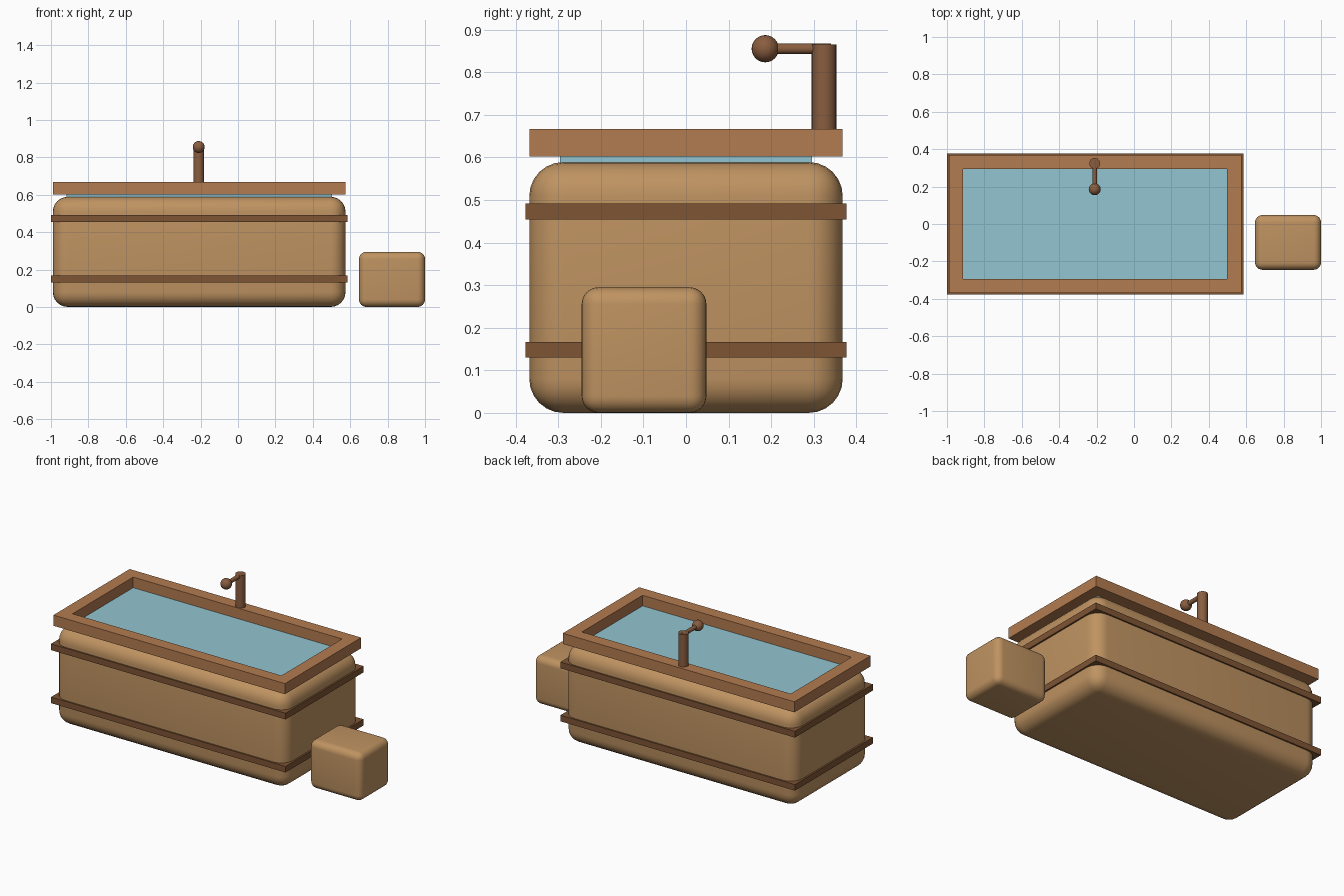
import bpy
from mathutils import Vector

if "Cube" in bpy.data.objects:
    bpy.data.objects.remove(bpy.data.objects["Cube"])

CX = -0.2075  # tub centre in x


def material(name, rgb):
    m = bpy.data.materials.new(name)
    m.diffuse_color = (*rgb, 1)
    m.use_nodes = True
    m.node_tree.nodes["Principled BSDF"].inputs["Base Color"].default_value = m.diffuse_color
    return m


WOOD = material("light_wood", (0.52, 0.29, 0.12))
RIM = material("rim_wood", (0.45, 0.20, 0.08))
BAND = material("band_wood", (0.21, 0.09, 0.035))
TAP = material("tap_brown", (0.25, 0.11, 0.05))
WATER = material("water", (0.29, 0.56, 0.64))


def finish(name, mat, smooth=False):
    o = bpy.context.object
    o.name = name
    o.data.materials.append(mat)
    if smooth:
        bpy.ops.object.shade_smooth_by_angle()
    return o


def box(name, lo, hi, mat, bevel=0.0):
    lo, hi = Vector(lo), Vector(hi)
    bpy.ops.mesh.primitive_cube_add(size=1, location=(lo + hi) / 2)
    bpy.context.object.scale = hi - lo
    bpy.ops.object.transform_apply(location=False, rotation=False)
    if bevel:
        mod = bpy.context.object.modifiers.new("round", 'BEVEL')
        mod.width, mod.segments = bevel, 6
        bpy.ops.object.modifier_apply(modifier="round")
    return finish(name, mat, bevel > 0)


def rod(name, a, b, r, mat):
    a, b = Vector(a), Vector(b)
    bpy.ops.mesh.primitive_cylinder_add(vertices=24, radius=r, depth=(b - a).length,
                                        location=(a + b) / 2)
    bpy.context.object.rotation_euler = (b - a).to_track_quat('Z', 'Y').to_euler()
    return finish(name, mat, True)


# Rounded tub body
box("tub_body", (-0.99, -0.368, 0), (0.575, 0.368, 0.589), WOOD, 0.08)

# Two bands around the body
for name, z0, z1 in (("lower_band", 0.13, 0.167), ("upper_band", 0.454, 0.492)):
    box(name, (-1.0, -0.377, z0), (0.585, 0.377, z1), BAND)

# Open rectangular rim: box outline with a hole, built as one quad ring
ox, oy, ix, iy = 0.7825, 0.368, 0.706, 0.293
verts = [(CX + sx * w, sy * d, z)
         for z in (0.602, 0.667) for w, d in ((ox, oy), (ix, iy))
         for sx, sy in ((-1, -1), (1, -1), (1, 1), (-1, 1))]
faces = []
for i in range(4):
    j = (i + 1) % 4
    faces += [(i, j, j + 8, i + 8), (j + 4, i + 4, i + 12, j + 12),
              (i + 8, j + 8, j + 12, i + 12), (j, i, i + 4, j + 4)]
mesh = bpy.data.meshes.new("rim")
mesh.from_pydata(verts, [], faces)
mesh.materials.append(RIM)
bpy.context.collection.objects.link(bpy.data.objects.new("rim", mesh))

# Water sheet
box("water", (CX - 0.71, -0.296, 0.575), (CX + 0.71, 0.296, 0.6025), WATER)

# Tap
rod("tap_post", (-0.21, 0.324, 0.66), (-0.21, 0.324, 0.865), 0.029, TAP)
rod("tap_spout", (-0.21, 0.19, 0.855), (-0.21, 0.34, 0.855), 0.0125, TAP)
bpy.ops.mesh.primitive_uv_sphere_add(segments=24, ring_count=12, radius=0.032,
                                     location=(-0.21, 0.186, 0.855))
finish("tap_nozzle", TAP, True)

# Step stool beside the tub
box("step_stool", (0.647, -0.245, 0), (1.0, 0.048, 0.295), WOOD, 0.04)
